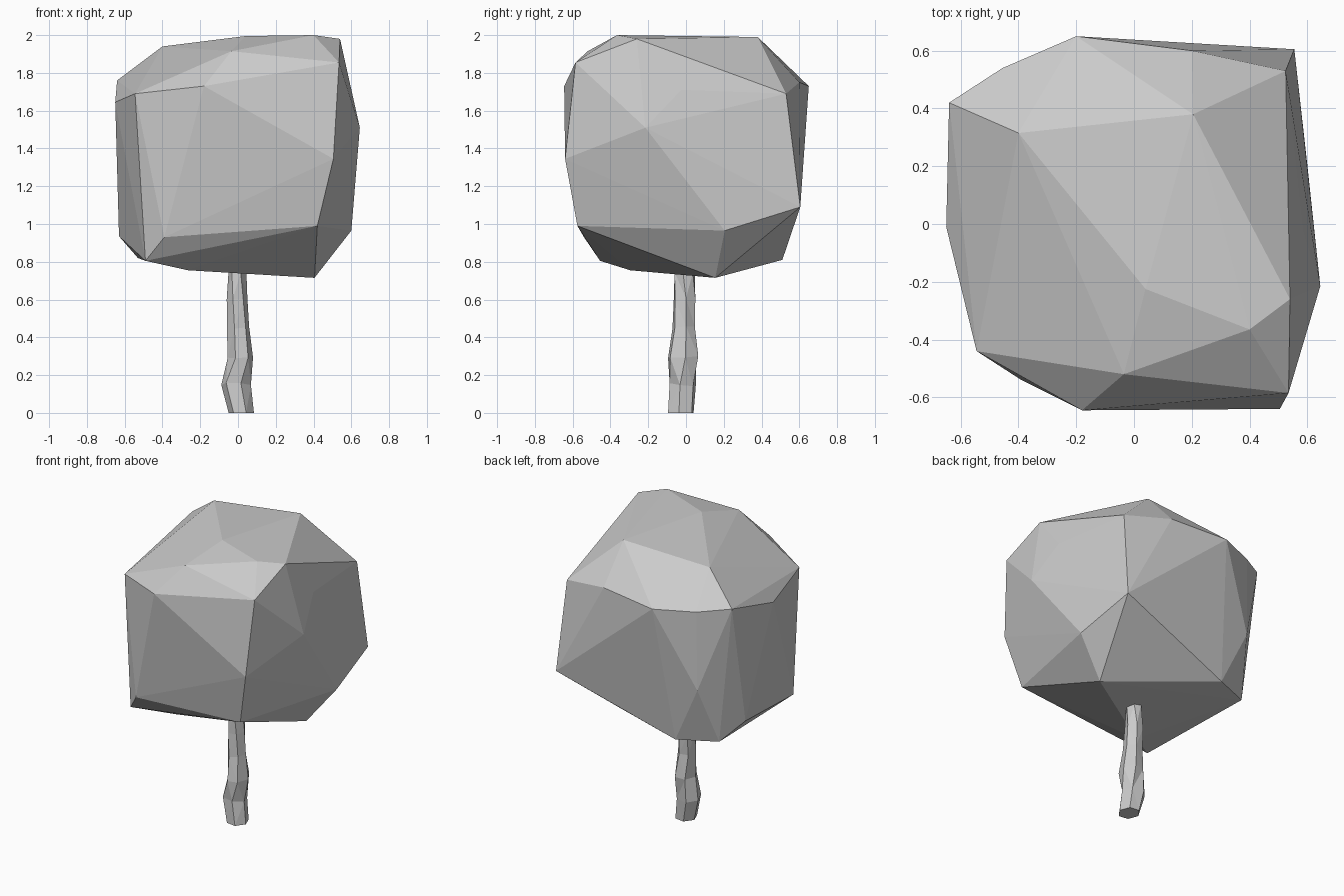
import bpy, bmesh, math, random

if "Cube" in bpy.data.objects:
    bpy.data.objects.remove(bpy.data.objects["Cube"])

random.seed(4)


def finish(bm, name):
    bmesh.ops.recalc_face_normals(bm, faces=bm.faces)
    mesh = bpy.data.meshes.new(name)
    bm.to_mesh(mesh)
    bm.free()
    obj = bpy.data.objects.new(name, mesh)
    bpy.context.collection.objects.link(obj)
    return obj


# Foliage: faceted boulder wrapped around a few corner points per level
crown = [(-.40, .315, 1.94), (.205, .38, 1.99), (.04, -.225, 1.995),
         (.40, -.365, 2.0), (.54, -.26, 1.98), (-.035, -.52, 1.915),
         (.535, -.585, 1.855)]
shoulder = [(-.20, .65, 1.73), (-.455, .54, 1.735), (-.64, .42, 1.76),
            (-.65, -.01, 1.645), (-.545, -.44, 1.69), (-.18, -.645, 1.73),
            (.525, .53, 1.69), (.20, .60, 1.75), (.585, -.025, 1.71)]
waist = [(.505, -.64, 1.345), (.645, -.215, 1.51), (.555, .605, 1.09),
         (-.46, .535, 1.20)]
base = [(.60, .205, .965), (.405, .155, .715), (.42, -.575, .99),
        (-.265, -.295, .755), (-.49, -.455, .805), (-.39, -.54, .93),
        (-.63, .26, .935), (-.53, .40, .82), (-.277, .51, .81)]
bm = bmesh.new()
for p in crown + shoulder + waist + base:
    bm.verts.new(p)
hull = bmesh.ops.convex_hull(bm, input=bm.verts)
loose = [v for v in bm.verts if not v.link_faces]
bmesh.ops.delete(bm, geom=loose, context='VERTS')
finish(bm, "foliage")

# Trunk: knobbly six-sided loft; each level is z, x range, y range
levels = [(0, -.05, .085, -.095, .04), (.15, -.09, .07, -.085, .05),
          (.30, -.055, .08, -.095, .065), (.45, -.06, .06, -.07, .045),
          (.60, -.06, .05, -.065, .05), (.75, -.05, .045, -.06, .045),
          (.88, -.045, .045, -.05, .045)]
SIDES = 6
bm = bmesh.new()
rings = []
for i, (z, x0, x1, y0, y1) in enumerate(levels):
    turn = random.uniform(-.25, .25)
    ring = []
    for k in range(SIDES):
        a = math.tau * k / SIDES + turn
        jitter = 0 if i == 0 else random.uniform(-.012, .012)
        ring.append(bm.verts.new(((x0 + x1) / 2 + (x1 - x0) / 2 * math.cos(a),
                                  (y0 + y1) / 2 + (y1 - y0) / 2 * math.sin(a) * 1.08,
                                  z + jitter)))
    rings.append(ring)
for lo, hi in zip(rings, rings[1:]):
    for k in range(SIDES):
        n = (k + 1) % SIDES
        bm.faces.new((lo[k], lo[n], hi[n], hi[k]))
bm.faces.new(rings[0][::-1])
bm.faces.new(rings[-1])
bmesh.ops.triangulate(bm, faces=bm.faces[:])
finish(bm, "trunk")
